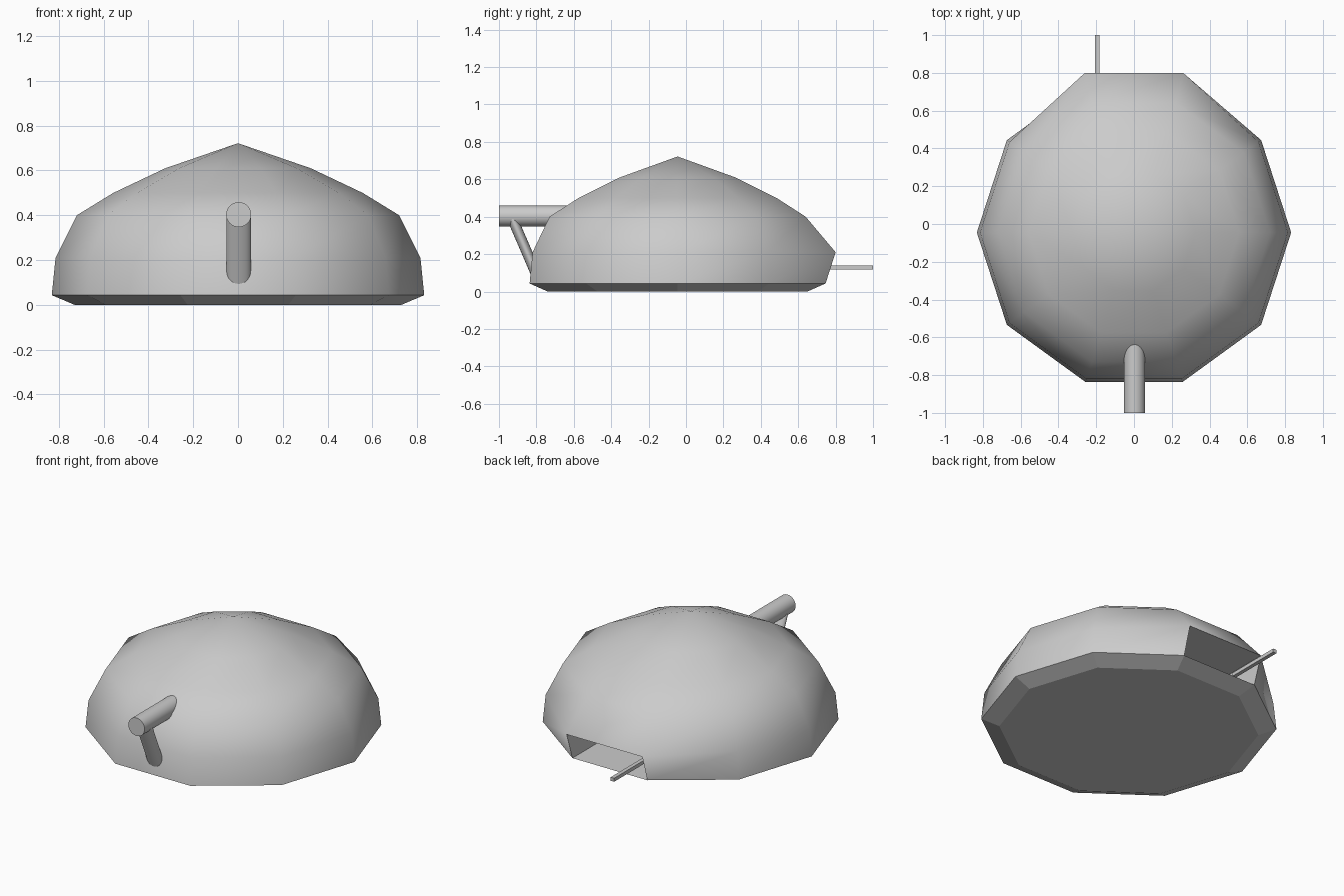
import bpy, bmesh, math
from mathutils import Vector

if "Cube" in bpy.data.objects:
    bpy.data.objects.remove(bpy.data.objects["Cube"])

CY = -0.045  # dome centre


def make_object(name, bm):
    mesh = bpy.data.meshes.new(name)
    bm.to_mesh(mesh)
    bm.free()
    ob = bpy.data.objects.new(name, mesh)
    bpy.context.collection.objects.link(ob)
    return ob


# Ten-sided dome shell: (radius, height) rings closed by an apex
rings = [(0.73, 0.0), (0.832, 0.043), (0.815, 0.21), (0.72, 0.4), (0.557, 0.5), (0.325, 0.61)]
N = 10
bm = bmesh.new()
loops = []
for r, z in rings:
    loops.append([bm.verts.new((r * math.cos(i * math.tau / N), CY + r * math.sin(i * math.tau / N), z))
                  for i in range(N)])
# the rear brow overhangs the opening
for i in (2, 3):
    loops[2][i].co.y = 0.80
    loops[2][i].co.x = math.copysign(0.26, loops[2][i].co.x)
bm.faces.new(loops[0][::-1])
rear = None
for k in range(len(loops) - 1):
    for i in range(N):
        j = (i + 1) % N
        f = bm.faces.new((loops[k][i], loops[k][j], loops[k + 1][j], loops[k + 1][i]))
        f.smooth = k > 0
        if k == 1 and i == 2:
            rear = f
apex = bm.verts.new((0, CY, 0.722))
for i in range(N):
    f = bm.faces.new((loops[-1][i], loops[-1][(i + 1) % N], apex))
    f.smooth = True

# Rear slot: framed opening pushed into the body
rear.smooth = False
bmesh.ops.inset_region(bm, faces=[rear], thickness=0.027)
walls = bmesh.ops.inset_region(bm, faces=[rear], thickness=0.0)["faces"]
bmesh.ops.translate(bm, verts=rear.verts, vec=(0, -0.3, 0))
for f in walls:
    f.smooth = False
make_object("dome_body", bm)


# Rods between two points, optionally flattened across their depth
def rod(name, a, b, radius, flat=1.0):
    a, b = Vector(a), Vector(b)
    bm = bmesh.new()
    bmesh.ops.create_cone(bm, cap_ends=True, segments=32, radius1=radius, radius2=radius,
                          depth=(b - a).length)
    bmesh.ops.scale(bm, vec=(1, flat, 1), verts=bm.verts)
    for f in bm.faces:
        f.smooth = len(f.verts) == 4
    ob = make_object(name, bm)
    d = b - a
    ob.rotation_euler = (math.atan2(-d.y, d.z), 0, 0)
    ob.location = (a + b) / 2
    return ob


rod("front_spout", (0.003, -1.0, 0.403), (0.003, -0.55, 0.403), 0.056)
rod("spout_brace", (0.003, -0.937, 0.41), (0.003, -0.795, 0.08), 0.054, 0.52)

# Thin square peg sticking out of the slot
bm = bmesh.new()
bmesh.ops.create_cube(bm, size=1)
bmesh.ops.scale(bm, vec=(0.024, 0.36, 0.022), verts=bm.verts)
bmesh.ops.translate(bm, vec=(-0.195, 0.82, 0.128), verts=bm.verts)
make_object("rear_peg", bm)
